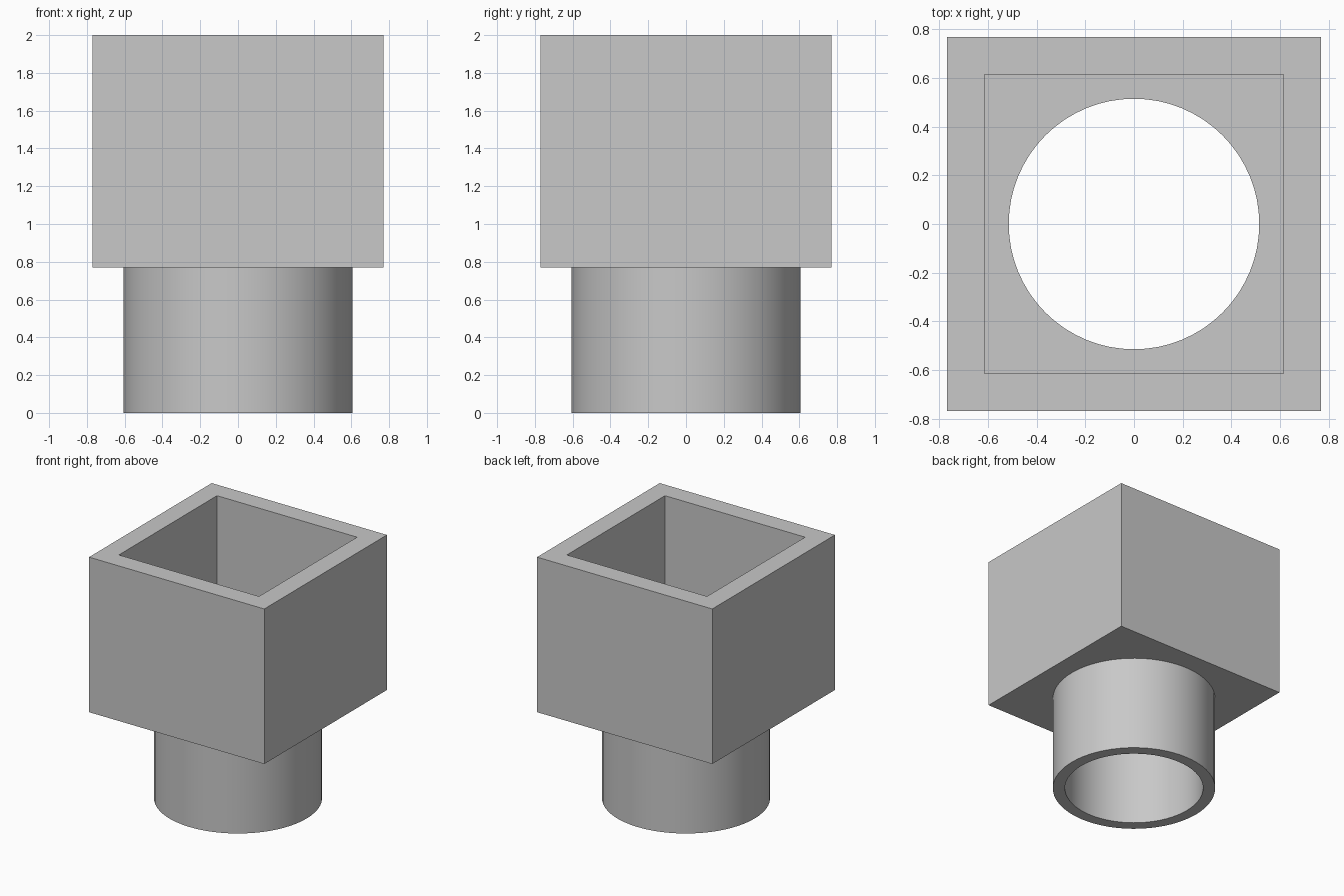
import bpy
import bmesh
from mathutils import Matrix

if "Cube" in bpy.data.objects:
    bpy.data.objects.remove(bpy.data.objects["Cube"], do_unlink=True)

UNIT = 2 / 13
BASE = 5 * UNIT          # underside of the square socket
FLOOR = 6 * UNIT         # floor of the square cavity
TOP = 2.0
OUTER_R, BORE_R = 0.605, 0.515
SEGMENTS = 64

grey = bpy.data.materials.new("plain grey")
grey.use_nodes = True
colour = (0.58, 0.58, 0.58, 1)
grey.diffuse_color = colour
grey.node_tree.nodes["Principled BSDF"].inputs["Base Color"].default_value = colour


def solid(name, half, z0, z1, is_round=False):
    """Upright box or cylinder of the given half width between two heights."""
    bm = bmesh.new()
    place = Matrix.Translation((0, 0, (z0 + z1) / 2))
    if is_round:
        bmesh.ops.create_cone(bm, cap_ends=True, segments=SEGMENTS, radius1=half,
                              radius2=half, depth=z1 - z0, matrix=place)
    else:
        size = Matrix.Diagonal((2 * half, 2 * half, z1 - z0, 1))
        bmesh.ops.create_cube(bm, size=1, matrix=place @ size)
    mesh = bpy.data.meshes.new(name)
    bm.to_mesh(mesh)
    bm.free()
    mesh.materials.append(grey)
    obj = bpy.data.objects.new(name, mesh)
    bpy.context.collection.objects.link(obj)
    return obj


def combine(target, other, operation):
    """Apply a boolean and discard the helper solid."""
    mod = target.modifiers.new(operation.lower(), "BOOLEAN")
    mod.operation = operation
    mod.solver = "EXACT"
    mod.object = other
    other.hide_render = True
    bpy.context.view_layer.objects.active = target
    bpy.ops.object.modifier_apply(modifier=mod.name)
    bpy.data.objects.remove(other, do_unlink=True)


# Square socket joined to the round pipe below it
adapter = solid("square_to_round_adapter", 5 * UNIT, BASE, TOP)
combine(adapter, solid("round_pipe", OUTER_R, 0, BASE + UNIT / 2, True), "UNION")

# Square cavity from above, round bore right through the floor and pipe
combine(adapter, solid("cavity_cutter", 4 * UNIT, FLOOR, TOP + UNIT), "DIFFERENCE")
combine(adapter, solid("bore_cutter", BORE_R, -UNIT, FLOOR + UNIT, True), "DIFFERENCE")

# Smooth pipe walls, crisp edges
bpy.ops.object.select_all(action="DESELECT")
adapter.select_set(True)
bpy.context.view_layer.objects.active = adapter
bpy.ops.object.shade_smooth_by_angle()
